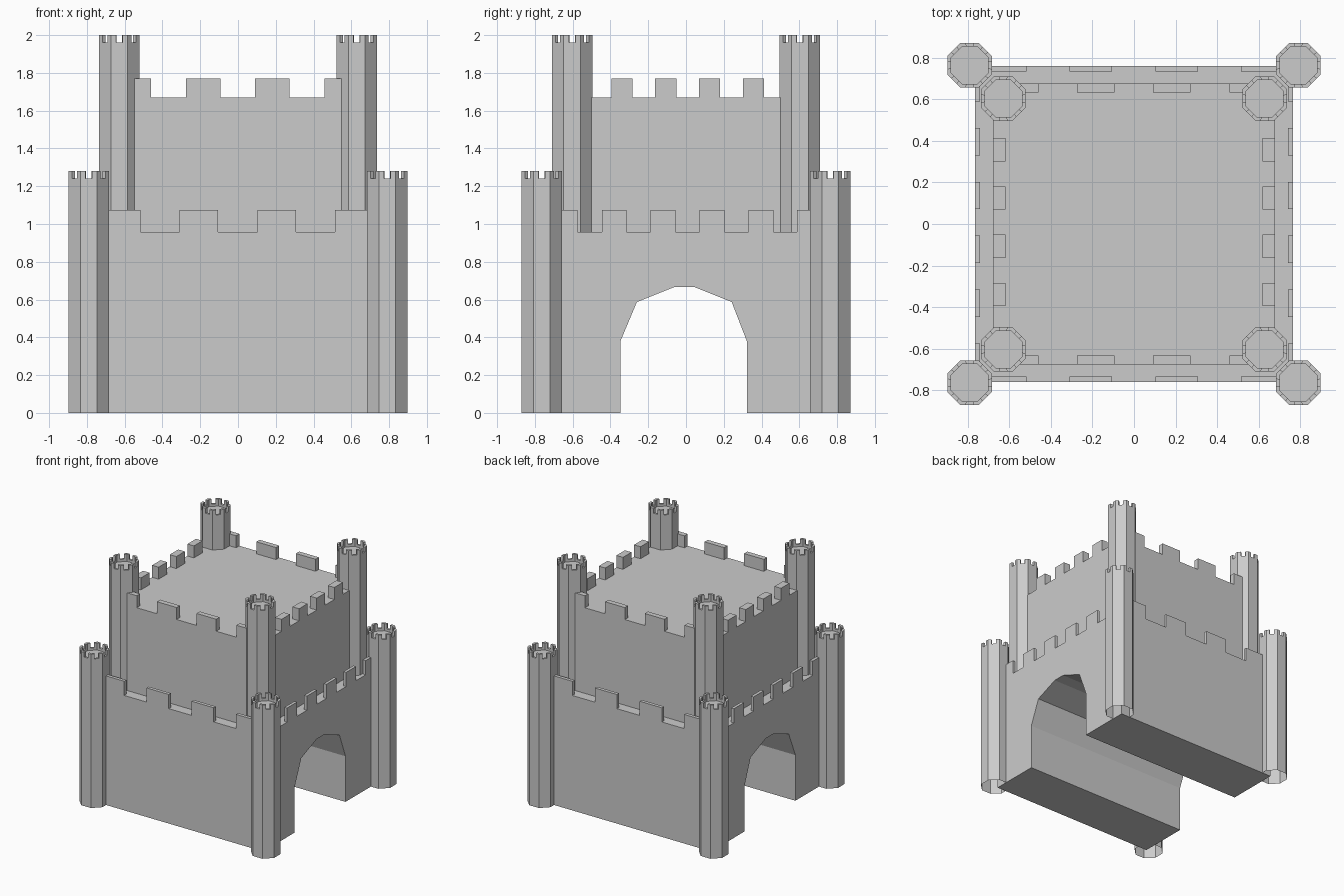
import bpy, bmesh
from math import cos, sin, pi

if "Cube" in bpy.data.objects:
    bpy.data.objects.remove(bpy.data.objects["Cube"])


def finish(name, bm):
    bmesh.ops.recalc_face_normals(bm, faces=bm.faces)
    me = bpy.data.meshes.new(name)
    bm.to_mesh(me)
    bm.free()
    ob = bpy.data.objects.new(name, me)
    bpy.context.collection.objects.link(ob)
    return ob


def prism(bm, pts, z0, z1, bottom=True):
    lo = [bm.verts.new((x, y, z0)) for x, y in pts]
    hi = [bm.verts.new((x, y, z1)) for x, y in pts]
    n = len(pts)
    for i in range(n):
        j = (i + 1) % n
        bm.faces.new((lo[i], lo[j], hi[j], hi[i]))
    bm.faces.new(hi)
    if bottom:
        bm.faces.new(lo[::-1])


def box(bm, x0, x1, y0, y1, z0, z1, bottom=True):
    prism(bm, [(x0, y0), (x1, y0), (x1, y1), (x0, y1)], z0, z1, bottom)


def octagon(cx, cy, apothem):
    r = apothem / cos(pi / 8)
    return [(cx + r * cos(pi / 8 + i * pi / 4), cy + r * sin(pi / 8 + i * pi / 4)) for i in range(8)]


def lerp(a, b, t):
    return (a[0] + (b[0] - a[0]) * t, a[1] + (b[1] - a[1]) * t)


def tower(name, cx, cy, base, rim, top):
    """Octagonal shaft with open base, sunken top and a merlon on each corner."""
    bm = bmesh.new()
    outer, inner = octagon(cx, cy, 0.107), octagon(cx, cy, 0.089)
    rings = [[bm.verts.new((x, y, z)) for x, y in pts]
             for pts, z in ((outer, base), (outer, rim), (inner, rim), (inner, rim - 0.02))]
    for a, b in zip(rings, rings[1:]):
        for i in range(8):
            j = (i + 1) % 8
            bm.faces.new((a[i], a[j], b[j], b[i]))
    bm.faces.new(rings[-1])
    for i in range(8):
        p, n = i - 1, (i + 1) % 8
        prism(bm, [lerp(outer[i], outer[p], 0.3), outer[i], lerp(outer[i], outer[n], 0.3),
                   lerp(inner[i], inner[n], 0.3), inner[i], lerp(inner[i], inner[p], 0.3)],
              rim, top, bottom=False)
    finish(name, bm)


def battlements(name, hx, hy, tx, ty, spans_x, spans_y, z0, z1):
    """Merlons along the four edges of a rectangular roof."""
    bm = bmesh.new()
    for s in (-1, 1):
        y0, y1 = sorted((s * hy, s * (hy - ty)))
        for a, b in spans_x:
            box(bm, a, b, y0, y1, z0, z1, False)
        x0, x1 = sorted((s * hx, s * (hx - tx)))
        for a, b in spans_y:
            box(bm, x0, x1, a, b, z0, z1, False)
    finish(name, bm)


# Lower keep: wall profile with a faceted arch, running through along x
HX, HY = 0.765, 0.76
profile = [(-HY, 0), (-0.347, 0), (-0.347, 0.38), (-0.26, 0.587), (-0.06, 0.667),
           (0.043, 0.667), (0.242, 0.587), (0.322, 0.38), (0.322, 0), (HY, 0),
           (HY, 0.957), (-HY, 0.957)]
bm = bmesh.new()
face = bm.faces.new([bm.verts.new((-HX, y, z)) for y, z in profile])
ext = bmesh.ops.extrude_face_region(bm, geom=[face], use_keep_orig=True)
bmesh.ops.translate(bm, vec=(2 * HX, 0, 0),
                    verts=[g for g in ext["geom"] if isinstance(g, bmesh.types.BMVert)])
finish("lower_keep", bm)

battlements("lower_battlements", HX, HY, 0.025, 0.028,
            [(-HX, -0.516), (-0.31, -0.106), (0.104, 0.308), (0.514, HX)],
            [(-HY, -0.574)] + [(0.008 + c - 0.066, 0.008 + c + 0.066) for c in
                               (-0.388, -0.129, 0.129, 0.388)] + [(0.588, HY)],
            0.957, 1.075)

# Upper keep
bm = bmesh.new()
UX, UY = 0.677, 0.675
box(bm, -UX, UX, -UY, UY, 0.957, 1.67)
finish("upper_keep", bm)

battlements("upper_battlements", UX, UY, 0.06, 0.043,
            [(-0.6, -0.46), (-0.274, -0.093), (0.091, 0.272), (0.458, 0.6)],
            [(0.009 + c - 0.056, 0.009 + c + 0.056) for c in (-0.348, -0.116, 0.116, 0.348)],
            1.67, 1.77)

# Corner towers
for sx, tx in ((-1, "left"), (1, "right")):
    for sy, ty in ((-1, "front"), (1, "back")):
        tower(f"outer_tower_{ty}_{tx}", sx * 0.79, sy * 0.763, 0, 1.24, 1.28)
        tower(f"inner_tower_{ty}_{tx}", sx * 0.628, sy * 0.603, 0.957, 1.96, 2.0)
